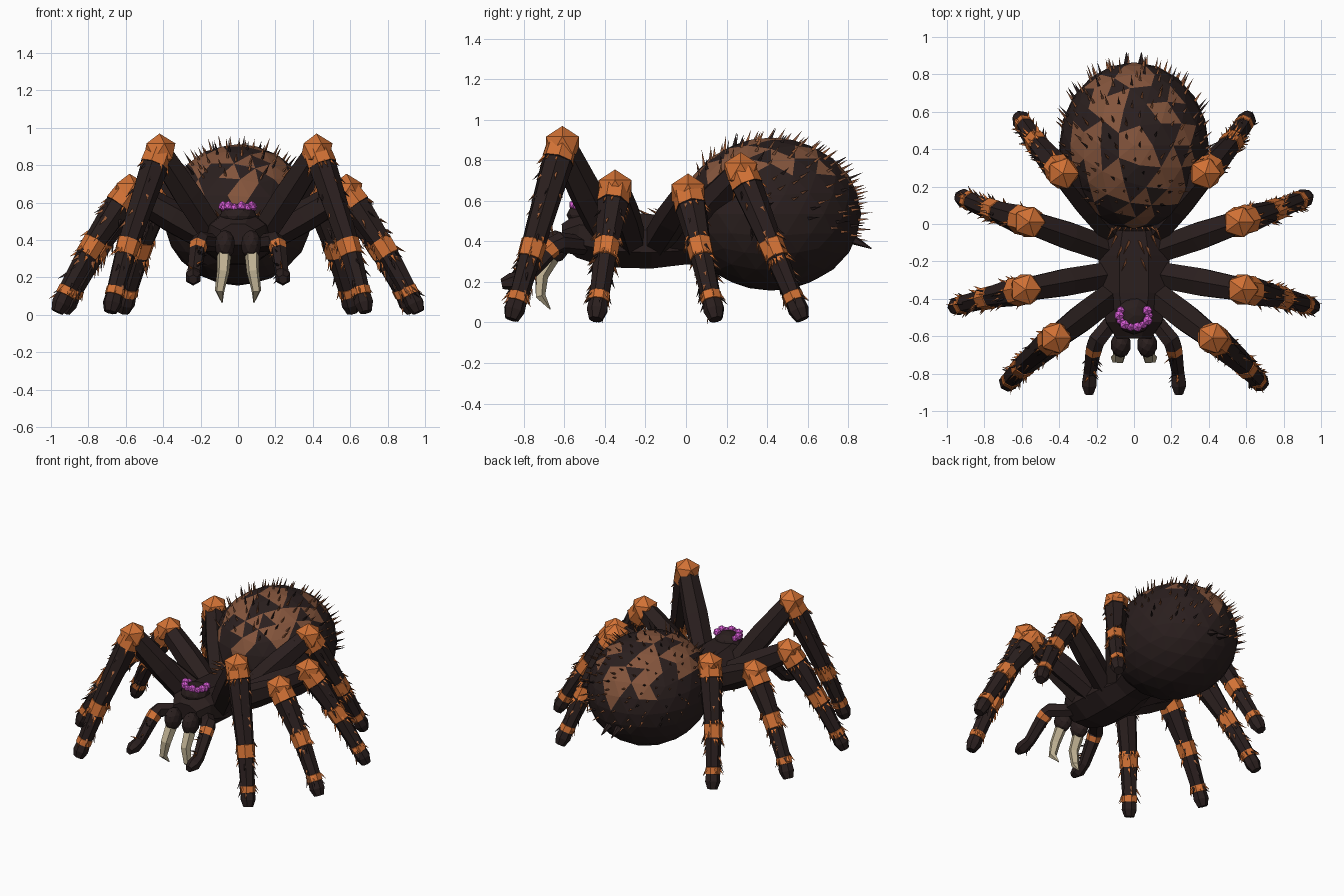
import bpy, bmesh, math, random
from mathutils import Vector, Matrix

random.seed(7)
V = Vector
cube = bpy.data.objects.get("Cube")
if cube:
    bpy.data.objects.remove(cube)


def material(name, r, g, b):
    m = bpy.data.materials.new(name)
    m.use_nodes = True
    m.diffuse_color = (r, g, b, 1)
    bsdf = next(n for n in m.node_tree.nodes if n.type == 'BSDF_PRINCIPLED')
    bsdf.inputs["Base Color"].default_value = (r, g, b, 1)
    return m


DARK, ORANGE, BROWN, PURPLE, BONE, RUST = range(6)
MATS = [material("dark brown", 0.023, 0.0135, 0.013),
        material("orange", 0.64, 0.165, 0.035),
        material("patch brown", 0.23, 0.09, 0.045),
        material("purple", 0.72, 0.11, 0.7),
        material("bone", 0.52, 0.44, 0.29),
        material("rust", 0.36, 0.12, 0.045)]


def finish(name, bm):
    bmesh.ops.recalc_face_normals(bm, faces=bm.faces[:])
    mesh = bpy.data.meshes.new(name)
    bm.to_mesh(mesh)
    bm.free()
    for m in MATS:
        mesh.materials.append(m)
    ob = bpy.data.objects.new(name, mesh)
    bpy.context.collection.objects.link(ob)


def loft(name, points, radii, mats, sides=7, ref=V((0, 0, 1))):
    """Tube through points; a radius may be a (side, up) pair."""
    bm = bmesh.new()
    points = [V(p) for p in points]
    mats = mats if isinstance(mats, list) else [mats] * (len(points) - 1)
    rings = []
    for i, p in enumerate(points):
        d = (points[min(i + 1, len(points) - 1)] - points[max(i - 1, 0)]).normalized()
        side = d.cross(ref).normalized()
        up = side.cross(d)
        r = radii[i]
        rs, ru = r if isinstance(r, tuple) else (r, r)
        angles = [math.tau * (k + 0.5) / sides for k in range(sides)]
        rings.append([bm.verts.new(p + side * rs * math.cos(a) + up * ru * math.sin(a))
                      for a in angles])
    for i in range(len(rings) - 1):
        for k in range(sides):
            n = (k + 1) % sides
            f = bm.faces.new((rings[i][k], rings[i][n], rings[i + 1][n], rings[i + 1][k]))
            f.material_index = mats[i]
    for ring, m in ((rings[0], mats[0]), (rings[-1], mats[-1])):
        bm.faces.new(ring).material_index = m
    finish(name, bm)


def ball(name, centre, size, mat, detail=1, rule=None):
    bm = bmesh.new()
    bmesh.ops.create_icosphere(bm, subdivisions=detail, radius=1)
    for f in bm.faces:
        f.material_index = rule(f.calc_center_median()) if rule else mat
    bmesh.ops.transform(bm, matrix=Matrix.LocRotScale(V(centre), None, V(size)), verts=bm.verts[:])
    finish(name, bm)


def spike(bm, pos, direction, length, radius, mat):
    d = direction.normalized()
    side = d.orthogonal().normalized()
    other = d.cross(side)
    base = [bm.verts.new(pos - d * 0.01 + radius * (side * math.cos(a) + other * math.sin(a)))
            for a in (0, math.tau / 3, math.tau * 2 / 3)]
    tip = bm.verts.new(pos + d * length)
    for k in range(3):
        bm.faces.new((base[k], base[(k + 1) % 3], tip)).material_index = mat
    bm.faces.new(base).material_index = mat


# Abdomen with mottled patches, reaching lower at the front and rear than at the sides
CENTRE, SIZE = V((0, 0.42, 0.535)), V((0.4, 0.445, 0.378))


def patch(c):
    cell = math.sin(c.x * 9 + 1.2) * math.cos(c.y * 7) + random.uniform(-0.7, 0.7)
    return BROWN if c.z > 0.55 * abs(c.x) and abs(c.x) < 0.8 and cell > -0.06 else DARK


ball("abdomen", CENTRE, SIZE, DARK, 3, patch)

# Bristles over the top and rear of the abdomen
bm = bmesh.new()
COUNT = 330
for i in range(COUNT):
    z = 1 - 2 * (i + 0.5) / COUNT
    a = i * 2.39996 + random.uniform(-0.15, 0.15)
    n = V((math.cos(a) * math.sqrt(1 - z * z), math.sin(a) * math.sqrt(1 - z * z), z))
    if n.z + 0.5 * n.y > 0.1 and n.z > -0.35:
        spike(bm, CENTRE + n * SIZE, n + V((0, 0.6, 0.15)), random.uniform(0.04, 0.075), 0.009,
              random.choice((DARK, BROWN, BROWN, RUST)))
finish("abdomen_bristles", bm)

# Thorax with the waist flaring into the abdomen, and the eye mound
loft("thorax",
     [(0, -0.61, 0.43), (0, -0.53, 0.435), (0, -0.38, 0.41), (0, -0.17, 0.4),
      (0, -0.02, 0.405), (0, 0.12, 0.44)],
     [(0.1, 0.06), (0.16, 0.125), (0.205, 0.15), (0.205, 0.145), (0.16, 0.13), (0.2, 0.18)],
     DARK, sides=8)
ball("eye_mound", (0, -0.49, 0.53), (0.1, 0.1, 0.065), DARK, 2)

# Horseshoe of eyes, alternating in size and height
for i in range(10):
    a = math.radians(-90 + (i - 4.5) * 26)
    r = 0.029 if i % 2 else 0.024
    ball("eye", (0.08 * math.cos(a), -0.49 + 0.062 * math.sin(a), 0.573 + 0.008 * (i % 2)),
         (r, r, r), PURPLE)

# Short bristles on the back of the thorax and around the waist
bm = bmesh.new()
for s in (-1, 1):
    for x, y in ((0.03, -0.1), (0.07, -0.13), (0.1, -0.07), (0.04, -0.19), (0.12, -0.03)):
        spike(bm, V((s * x, y, 0.53)), V((s * 0.3, -0.7, 0.4)), 0.08, 0.01, RUST)
for i in range(18):
    a = math.pi * i / 17
    spike(bm, V((0.16 * math.cos(a), -0.02, 0.41 + 0.13 * math.sin(a))),
          V((math.cos(a), -0.5, math.sin(a))), 0.05, 0.008, RUST)
finish("thorax_bristles", bm)

# Legs: body joint, knee, foot on the +x side
LEGS = {"front_leg": ((0.12, -0.38, 0.41), (0.42, -0.61, 0.875), (0.675, -0.85, 0.05)),
        "second_leg": ((0.13, -0.27, 0.4), (0.58, -0.35, 0.66), (0.95, -0.44, 0.05)),
        "third_leg": ((0.13, -0.14, 0.4), (0.56, 0.01, 0.64), (0.915, 0.14, 0.05)),
        "rear_leg": ((0.1, -0.06, 0.40), (0.38, 0.27, 0.745), (0.605, 0.56, 0.05))}


def build_leg(name, hip, knee, foot):
    hip, knee, foot = V(hip), V(knee), V(foot)
    drop = knee.z - foot.z

    def at(z):
        t = (knee.z - z) / drop
        p = knee.lerp(foot, t)
        p.x += 0.24 * t * (1 - t) * (foot.x - knee.x)
        return p

    loft(name + "_thigh", [hip, hip.lerp(knee, 0.5), knee], [0.078, 0.084, 0.07], DARK, 6)
    ball(name + "_knee", knee, (0.095, 0.095, 0.095), ORANGE)
    # Shin with raised orange bands
    levels = [knee.z, knee.z - 0.075, knee.z - 0.076, 0.4, 0.399, 0.32, 0.319,
              0.145, 0.144, 0.105, 0.104, 0.06, 0.015]
    radii = [0.078, 0.082, 0.078, 0.06, 0.065, 0.062, 0.057,
             0.049, 0.053, 0.053, 0.048, 0.052, 0.034]
    mats = [ORANGE, DARK, DARK, ORANGE, ORANGE, ORANGE, DARK,
            ORANGE, ORANGE, ORANGE, DARK, DARK]
    loft(name + "_shin", [at(z) for z in levels], radii, mats, 7)
    # Bristles leaning toward the foot, orange ones gathered around the bands
    bm = bmesh.new()
    axis = (foot - knee).normalized()
    u = axis.orthogonal().normalized()
    w = axis.cross(u)
    for i in range(52):
        banded = i % 2
        z = (random.choice((knee.z - 0.08, 0.41, 0.33, 0.3, 0.13)) if banded
             else random.uniform(0.06, knee.z - 0.08))
        a = random.uniform(0, math.tau)
        out = u * math.cos(a) + w * math.sin(a)
        r = 0.047 + 0.03 * (z - 0.1) / drop
        spike(bm, at(z) + out * r, out * 0.6 + axis, random.uniform(0.035, 0.055), 0.009,
              ORANGE if banded else random.choice((DARK, RUST)))
    finish(name + "_bristles", bm)


for s, label in ((1, "left_"), (-1, "right_")):
    def flip(p):
        return V((s * p[0], p[1], p[2]))

    for name, joints in LEGS.items():
        build_leg(label + name, *[flip(p) for p in joints])

    # Jaw and curved fang
    ball(label + "jaw", flip((0.07, -0.645, 0.375)), (0.055, 0.07, 0.08), DARK, 2)
    fang = [(0.075, -0.665, 0.32), (0.08, -0.715, 0.23), (0.098, -0.72, 0.13),
            (0.085, -0.67, 0.065)]
    loft(label + "fang", [flip(p) for p in fang], [0.04, 0.035, 0.027, 0.003], BONE, 5,
         V((1, 0, 0)))

    # Feeler with an orange band below the elbow
    feeler = [(0.1, -0.5, 0.38), (0.2, -0.625, 0.395), (0.21, -0.655, 0.375),
              (0.218, -0.685, 0.345), (0.235, -0.79, 0.225), (0.24, -0.86, 0.2),
              (0.24, -0.91, 0.19)]
    loft(label + "feeler", [flip(p) for p in feeler],
         [0.046, 0.052, 0.05, 0.046, 0.038, 0.045, 0.025],
         [DARK, DARK, ORANGE, DARK, DARK, DARK], 6)
    bm = bmesh.new()
    for i in range(16):
        a = random.uniform(0, math.tau)
        out = V((math.cos(a), 0, math.sin(a)))
        p = flip(feeler[3]).lerp(flip(feeler[5]), random.random())
        spike(bm, p + out * 0.033, out + V((0, -0.8, -0.3)), 0.04, 0.008,
              random.choice((DARK, ORANGE)))
    finish(label + "feeler_bristles", bm)

    # Spinneret at the tail
    loft(label + "spinneret", [flip((0.035, 0.78, 0.43)), flip((0.04, 0.915, 0.365))],
         [0.035, 0.003], DARK, 5)
